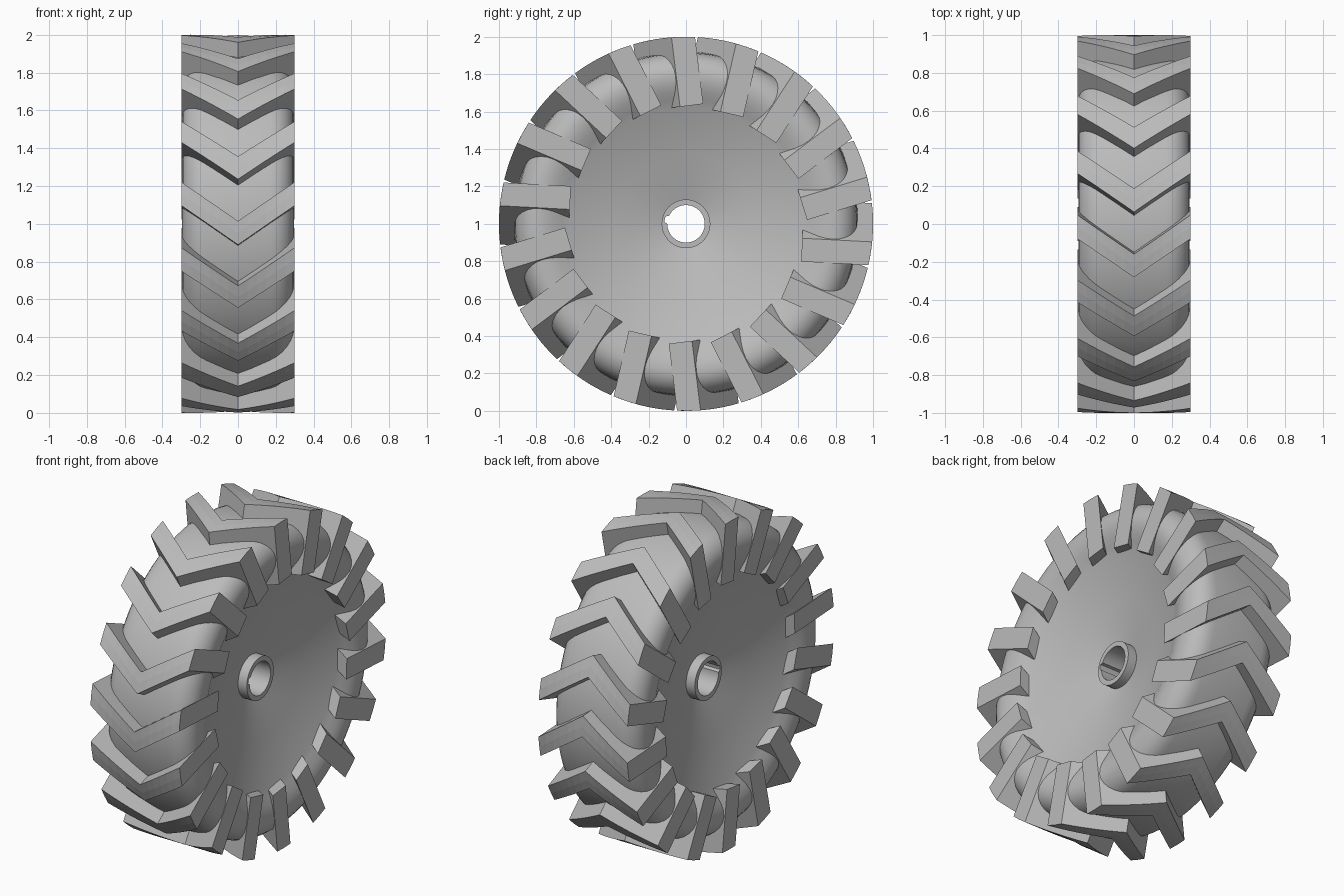
import bpy, bmesh, math
from mathutils import Vector

cube = bpy.data.objects.get("Cube")
if cube:
    bpy.data.objects.remove(cube, do_unlink=True)

LUGS = 18
AXLE = Vector((0, 0, 1))

grey = bpy.data.materials.new("plain grey")
grey.use_nodes = True
grey.diffuse_color = (0.5, 0.5, 0.5, 1)
grey.node_tree.nodes["Principled BSDF"].inputs["Base Color"].default_value = grey.diffuse_color


def finish(name, bm):
    bmesh.ops.recalc_face_normals(bm, faces=bm.faces)
    mesh = bpy.data.meshes.new(name)
    bm.to_mesh(mesh)
    bm.free()
    mesh.materials.append(grey)
    return mesh


def add(name, mesh, turn=0.0):
    obj = bpy.data.objects.new(name, mesh)
    obj.location = AXLE
    obj.rotation_euler.x = turn
    bpy.context.collection.objects.link(obj)
    return obj


def smooth(obj, angle):
    bpy.ops.object.select_all(action='DESELECT')
    obj.select_set(True)
    bpy.context.view_layer.objects.active = obj
    bpy.ops.object.shade_smooth_by_angle(angle=math.radians(angle))


def lathe(half, segments, adjust=None):
    """Mirror an (x, radius) half profile and turn it round the axle as a closed ring."""
    loop = half + [(-x, r) for x, r in reversed(half)]
    bm = bmesh.new()
    rings = []
    for s in range(segments):
        a = math.tau * s / segments
        ring = []
        for x, r in loop:
            if adjust:
                r = adjust(r, a)
            ring.append(bm.verts.new((x, r * math.cos(a), r * math.sin(a))))
        rings.append(ring)
    n = len(loop)
    for s in range(segments):
        p, q = rings[s], rings[(s + 1) % segments]
        for i in range(n):
            j = (i + 1) % n
            bm.faces.new((p[i], p[j], q[j], q[i]))
    return bm


# Tyre carcass and dished web: crown, round shoulder, sidewall, shallow cone
shoulder = [(0.17 + 0.125 * math.sin(a), 0.79 + 0.125 * math.cos(a))
            for a in (math.radians(15 * i) for i in range(7))]
half = [(0.06, 0.92)] + shoulder + [(0.29, 0.75), (0.277, 0.71), (0.255, 0.665),
                                    (0.235, 0.625), (0.16, 0.37), (0.09, 0.125)]
smooth(add("tyre_and_web", finish("tyre_and_web", lathe(half, 96))), 40)


# Hub sleeve with a shallow keyway in the bore
def keyway(r, a):
    return 0.116 if r < 0.11 and 155 < math.degrees(a) < 177 else r


hub = lathe([(0.15, 0.13), (0.15, 0.1)], 72, keyway)
smooth(add("hub", finish("hub", hub)), 35)


# Chevron tread lug: a V-shaped block whose outer face follows the rolling circle
def lug_mesh():
    bm = bmesh.new()
    width, steps = 0.125, 12
    sections = []
    for i in range(steps + 1):
        x = -0.3 + 0.6 * i / steps
        mid = -0.1 + 0.69 * abs(x)
        sides = (mid - width / 2, mid, mid + width / 2)
        pts = [(x, t, math.sqrt(1 - t * t)) for t in sides]
        pts += [(x, sides[2], 0.625), (x, sides[0], 0.625)]
        sections.append([bm.verts.new(p) for p in pts])
    for p, q in zip(sections, sections[1:]):
        for i in range(5):
            j = (i + 1) % 5
            bm.faces.new((p[i], p[j], q[j], q[i]))
    bm.faces.new(sections[0])
    bm.faces.new(sections[-1])
    return finish("tread_lug", bm)


lug = lug_mesh()
for k in range(LUGS):
    add(f"tread_lug_{k + 1}", lug, math.radians(7) + math.tau * k / LUGS)
